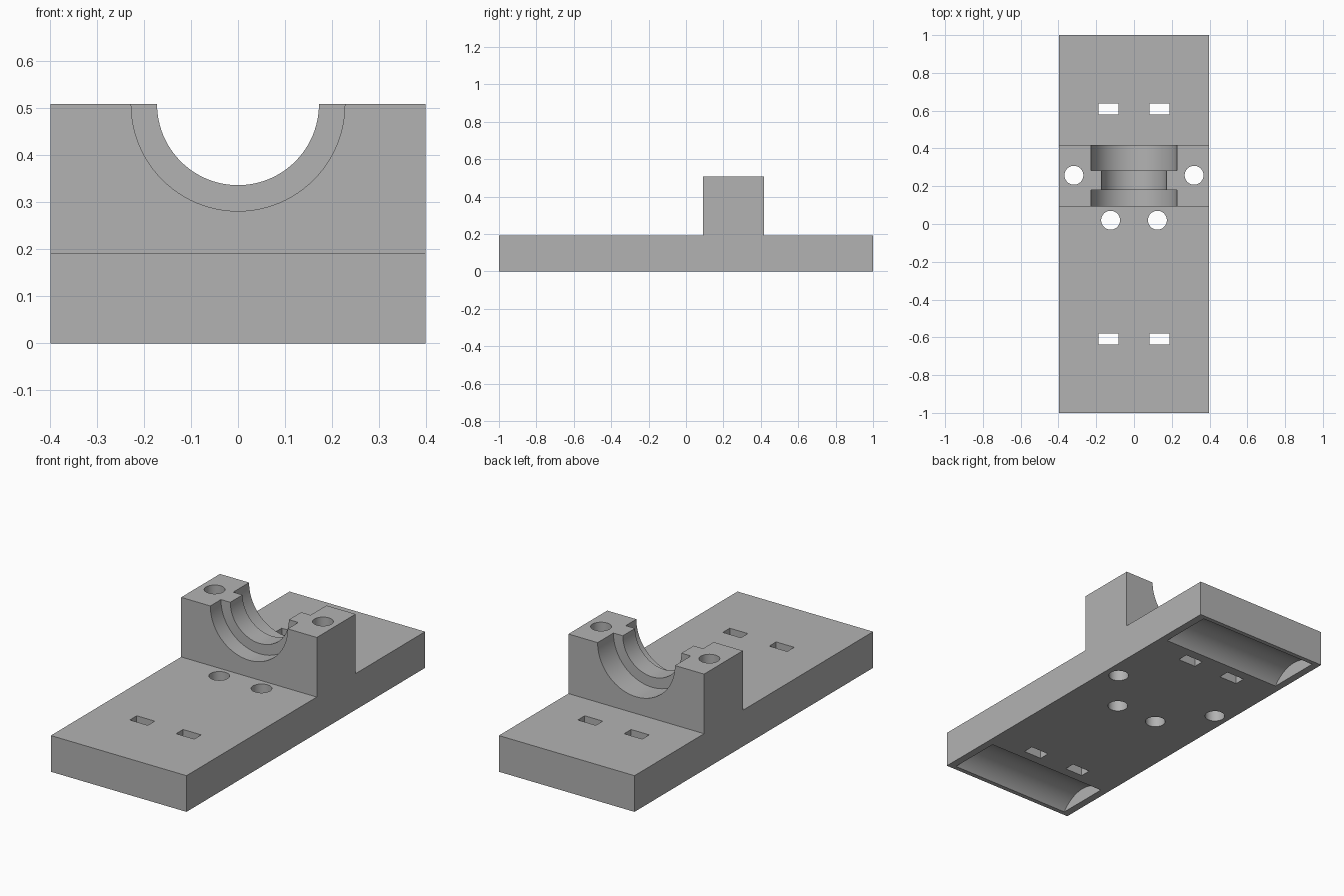
import bpy, bmesh, math
from mathutils import Matrix, Vector

cube = bpy.data.objects.get("Cube")
if cube:
    bpy.data.objects.remove(cube, do_unlink=True)

HALF_W, BASE_Z, TOP_Z = 0.398, 0.192, 0.508
POST_Y0, POST_Y1 = 0.092, 0.417

grey = bpy.data.materials.new("plain grey")
grey.use_nodes = True
grey.diffuse_color = (0.448, 0.448, 0.448, 1)
grey.node_tree.nodes["Principled BSDF"].inputs["Base Color"].default_value = grey.diffuse_color


def new_object(name, bm):
    bmesh.ops.recalc_face_normals(bm, faces=bm.faces)
    mesh = bpy.data.meshes.new(name)
    bm.to_mesh(mesh)
    bm.free()
    mesh.materials.append(grey)
    ob = bpy.data.objects.new(name, mesh)
    bpy.context.collection.objects.link(ob)
    return ob


def cylinder(name, centre, radius, length, axis, sides=64):
    bm = bmesh.new()
    turn = Vector((0, 0, 1)).rotation_difference(Vector(axis)).to_matrix().to_4x4()
    bmesh.ops.create_cone(bm, cap_ends=True, segments=sides, radius1=radius, radius2=radius,
                          depth=length, matrix=Matrix.Translation(centre) @ turn)
    return new_object(name, bm)


def box(name, centre, size):
    bm = bmesh.new()
    bmesh.ops.create_cube(bm, size=1, matrix=Matrix.Translation(centre) @ Matrix.Diagonal((*size, 1)))
    return new_object(name, bm)


# Base plate and upright block as one extruded side profile
profile = [(-1, 0), (1, 0), (1, BASE_Z), (POST_Y1, BASE_Z), (POST_Y1, TOP_Z),
           (POST_Y0, TOP_Z), (POST_Y0, BASE_Z), (-1, BASE_Z)]
bm = bmesh.new()
face = bm.faces.new([bm.verts.new((-HALF_W, y, z)) for y, z in profile])
new_geom = bmesh.ops.extrude_face_region(bm, geom=[face])["geom"]
bmesh.ops.translate(bm, vec=(2 * HALF_W, 0, 0),
                    verts=[v for v in new_geom if isinstance(v, bmesh.types.BMVert)])
body = new_object("bearing_mount", bm)

# Stepped half-round bearing seat: narrow bore with a wider seat at each side
Y, X, Z = (0, 1, 0), (1, 0, 0), (0, 0, 1)
cutters = [cylinder("bore_cutter", (0, 0.25, TOP_Z), 0.172, 0.6, Y, 96)]
for y0, y1 in ((0, 0.181), (0.284, 0.5)):
    cutters.append(cylinder("seat_cutter", (0, (y0 + y1) / 2, TOP_Z), 0.227, y1 - y0, Y, 96))

for side in (-1, 1):
    # Round bolt holes
    cutters.append(cylinder("block_hole_cutter", (side * 0.318, 0.258, 0.25), 0.05, 1, Z))
    cutters.append(cylinder("base_hole_cutter", (side * 0.124, 0.02, 0.1), 0.05, 0.6, Z))
    # Rectangular strap slots
    for end in (-1, 1):
        cutters.append(box("slot_cutter", (side * 0.136, end * 0.608, 0.1), (0.106, 0.058, 0.6)))
    # Round-topped hollows under both ends
    cutters.append(cylinder("hollow_cutter", (0, side * 0.832, -0.108), 0.18, 0.716, X, 96))

for cutter in cutters:
    cutter.hide_render = True
    mod = body.modifiers.new(cutter.name, "BOOLEAN")
    mod.operation = "DIFFERENCE"
    mod.solver = "EXACT"
    mod.object = cutter

# Apply the cuts and drop the cutters
bpy.context.view_layer.update()
graph = bpy.context.evaluated_depsgraph_get()
result = bpy.data.meshes.new_from_object(body.evaluated_get(graph))
body.modifiers.clear()
body.data = result
for cutter in cutters:
    bpy.data.objects.remove(cutter, do_unlink=True)

body.data.materials.clear()
body.data.materials.append(grey)
for poly in body.data.polygons:
    poly.material_index = 0

for ob in bpy.context.selected_objects:
    ob.select_set(False)
bpy.context.view_layer.objects.active = body
body.select_set(True)
bpy.ops.object.shade_smooth_by_angle(angle=math.radians(30))
